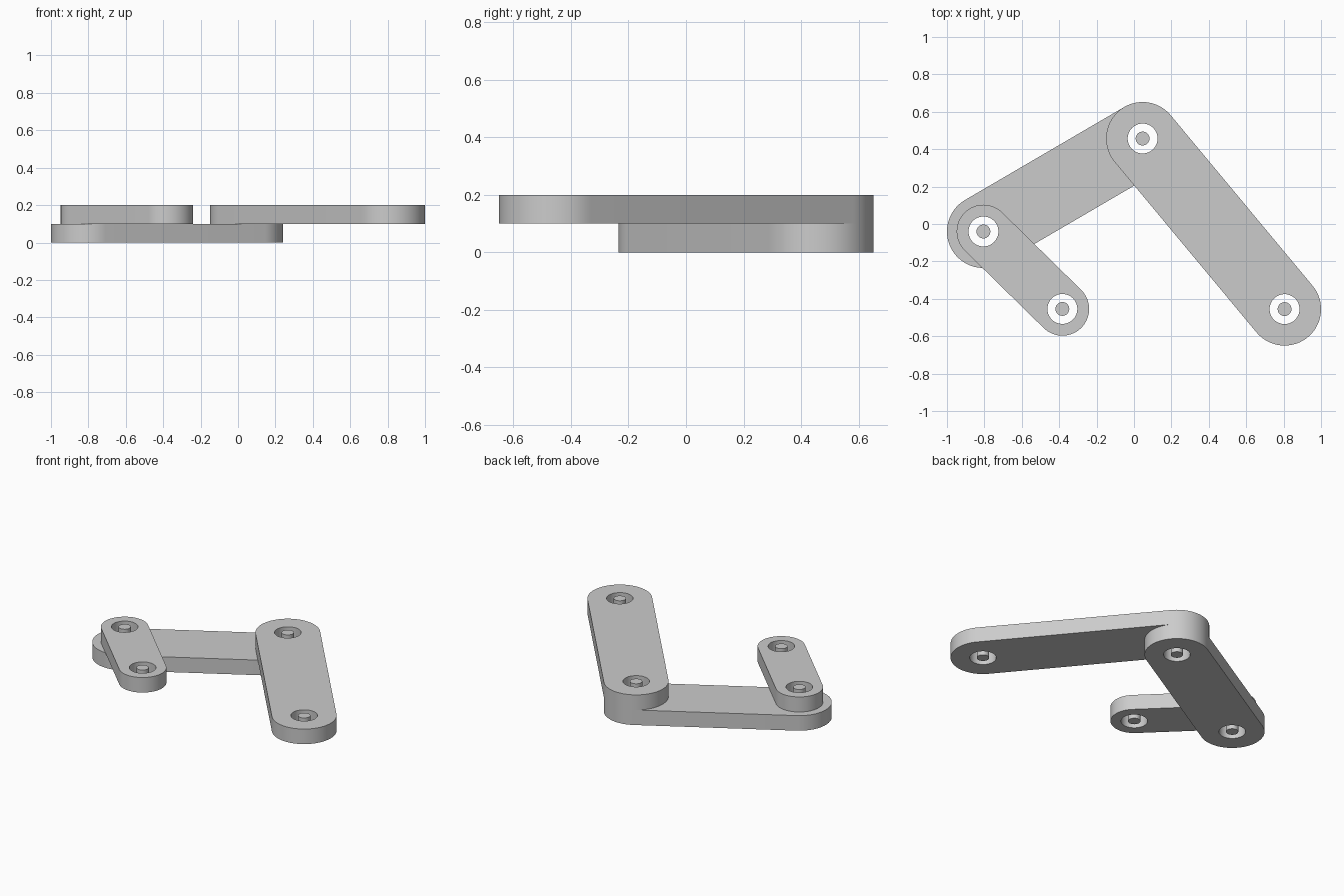
import bpy
import bmesh
import math
from mathutils import Vector

cube = bpy.data.objects.get("Cube")
if cube:
    bpy.data.objects.remove(cube, do_unlink=True)

grey = bpy.data.materials.new("plain grey")
grey.use_nodes = True
colour = (0.6, 0.6, 0.6, 1)
grey.diffuse_color = colour
grey.node_tree.nodes["Principled BSDF"].inputs["Base Color"].default_value = colour

THICK = 0.1
HOLE_R = 0.08
PIN_R = 0.037


def arc(centre, radius, start, sweep, steps):
    """Points along an arc, both ends included."""
    return [centre + radius * Vector((math.cos(start + sweep * i / steps),
                                      math.sin(start + sweep * i / steps)))
            for i in range(steps + 1)]


def circle(centre, radius):
    return arc(centre, radius, 0, math.tau, 48)[:-1]


def plate(name, outlines, z):
    """Extrude closed outlines upwards from z; inner outlines become holes."""
    curve = bpy.data.curves.new(name, 'CURVE')
    curve.dimensions = '2D'
    curve.fill_mode = 'BOTH'
    curve.extrude = THICK / 2
    for points in outlines:
        spline = curve.splines.new('POLY')
        spline.points.add(len(points) - 1)
        for point, co in zip(spline.points, points):
            point.co = (co.x, co.y, 0, 1)
        spline.use_cyclic_u = True
    source = bpy.data.objects.new(name + "_outline", curve)
    bpy.context.collection.objects.link(source)
    graph = bpy.context.evaluated_depsgraph_get()
    mesh = bpy.data.meshes.new_from_object(source.evaluated_get(graph))
    bpy.data.objects.remove(source, do_unlink=True)

    # Weld caps to walls
    bm = bmesh.new()
    bm.from_mesh(mesh)
    bmesh.ops.remove_doubles(bm, verts=bm.verts, dist=0.0001)
    bmesh.ops.recalc_face_normals(bm, faces=bm.faces)
    bmesh.ops.translate(bm, verts=bm.verts, vec=(0, 0, z + THICK / 2))
    bm.to_mesh(mesh)
    bm.free()
    mesh.materials.clear()
    mesh.materials.append(grey)

    obj = bpy.data.objects.new(name, mesh)
    bpy.context.collection.objects.link(obj)
    bpy.ops.object.select_all(action='DESELECT')
    obj.select_set(True)
    bpy.context.view_layer.objects.active = obj
    bpy.ops.object.shade_smooth_by_angle(angle=math.radians(30))


def link(name, a, b, radius, z):
    """Round-ended bar with a hole and a loose pin at each end."""
    d = b - a
    angle = math.atan2(d.y, d.x)
    outline = (arc(b, radius, angle - math.pi / 2, math.pi, 36)
               + arc(a, radius, angle + math.pi / 2, math.pi, 36))
    plate(name + "_bar", [outline, circle(a, HOLE_R), circle(b, HOLE_R)], z)
    for end, centre in (("first", a), ("second", b)):
        plate(f"{name}_{end}_pin", [circle(centre, PIN_R)], z)


# Pivot positions
rear = Vector((0.046, 0.457))
side = Vector((-0.805, -0.04))
long_tip = Vector((0.805, -0.455))
short_tip = Vector((-0.383, -0.454))

# Lower bar carries the two upper ones
link("lower_link", side, rear, 0.195, 0)
link("long_link", rear, long_tip, 0.195, THICK)
link("short_link", side, short_tip, 0.143, THICK)
